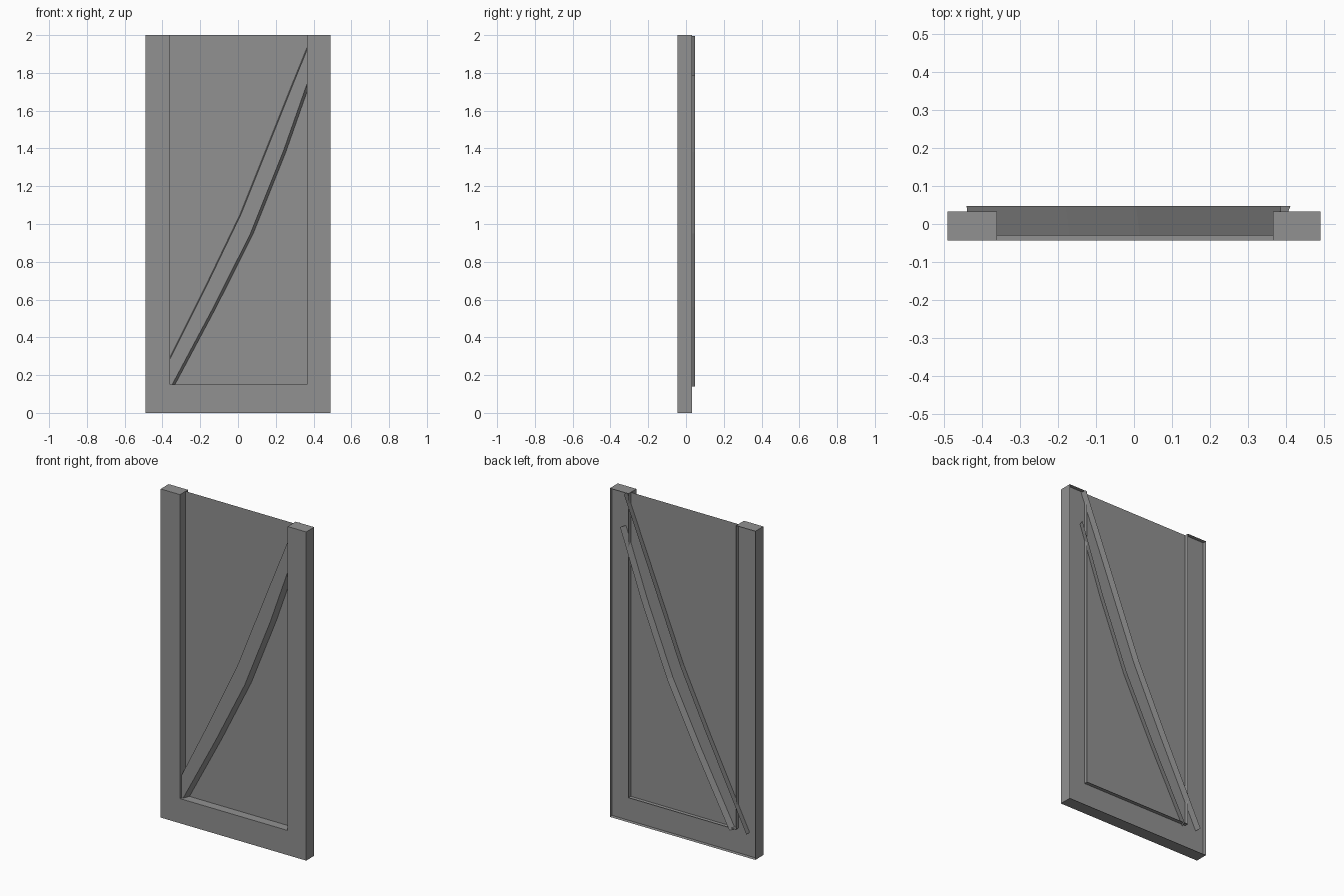
import bpy, bmesh

if "Cube" in bpy.data.objects:
    bpy.data.objects.remove(bpy.data.objects["Cube"])

grey = bpy.data.materials.new("dark_grey")
grey.diffuse_color = (0.285, 0.285, 0.285, 1)
grey.use_nodes = True
grey.node_tree.nodes["Principled BSDF"].inputs["Base Color"].default_value = grey.diffuse_color


def finish(name, bm):
    me = bpy.data.meshes.new(name)
    bm.to_mesh(me)
    bm.free()
    me.materials.append(grey)
    ob = bpy.data.objects.new(name, me)
    bpy.context.collection.objects.link(ob)
    return ob


def shell(name, front, y0, back=None, y1=0, open_edges=()):
    """Front face from an (x, z) outline, with side walls back to y1 and no back face."""
    bm = bmesh.new()
    near = [bm.verts.new((x, y0, z)) for x, z in front]
    face = bm.faces.new(near)
    if back:
        far = [bm.verts.new((x, y1, z)) for x, z in back]
        n = len(near)
        for i in range(n):
            if i not in open_edges:
                j = (i + 1) % n
                bm.faces.new((near[j], near[i], far[i], far[j]))
    face.normal_update()
    if face.normal.y > 0:
        bmesh.ops.reverse_faces(bm, faces=bm.faces)
    return finish(name, bm)


# U-shaped frame (two stiles and a bottom rail), open at the back
frame = [(-0.49, 0), (0.49, 0), (0.49, 2), (0.365, 2), (0.365, 0.15),
         (-0.36, 0.15), (-0.36, 2), (-0.49, 2)]
shell("door_frame", frame, -0.044, frame, 0.033)

# Thin panel sheet across the whole door, set inside the frame walls
shell("panel", [(-0.49, 0), (0.49, 0), (0.49, 2), (-0.49, 2)], 0.01)

# Curved diagonal brace: front face with splayed walls that pass through the panel
upper = [(-0.43, 0.145), (-0.17, 0.665), (0.015, 1.05), (0.275, 1.70), (0.395, 1.995)]
lower = [(-0.354, 0.14), (-0.13, 0.56), (0.066, 0.95), (0.238, 1.38), (0.382, 1.79)]
front = lower + upper[::-1]
back = [(x + 0.029, z) for x, z in lower] + [(x - 0.01, z) for x, z in upper[::-1]]
ends = (len(lower) - 1, len(front) - 1)
shell("diagonal_brace", front, -0.03, back, 0.047, open_edges=ends)
